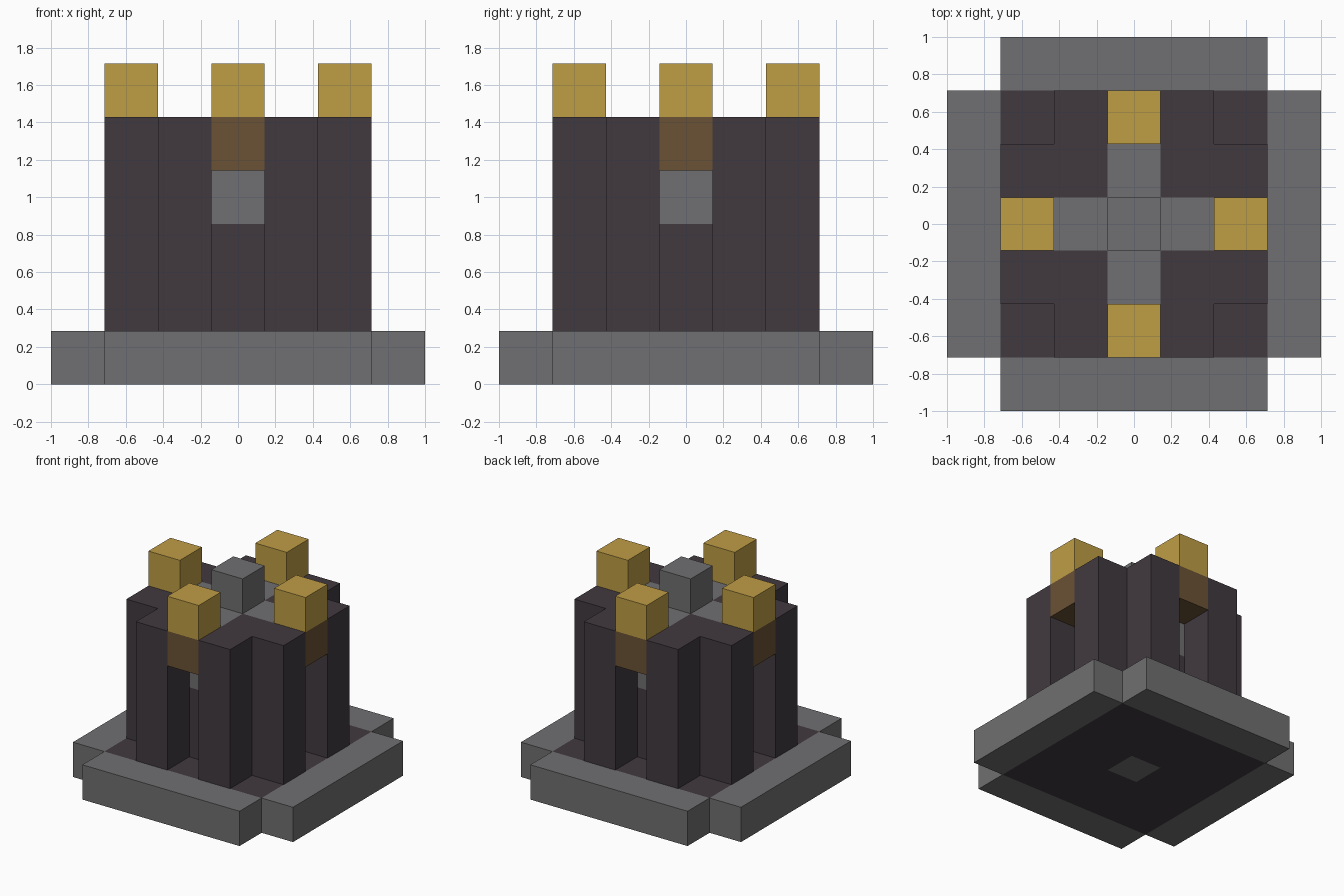
import bpy, bmesh

cube = bpy.data.objects.get("Cube")
if cube:
    bpy.data.objects.remove(cube, do_unlink=True)

U = 2 / 7  # size of one block


def material(name, rgb):
    m = bpy.data.materials.new(name)
    m.use_nodes = True
    m.diffuse_color = (*rgb, 1)
    bsdf = next(n for n in m.node_tree.nodes if n.type == "BSDF_PRINCIPLED")
    bsdf.inputs["Base Color"].default_value = (*rgb, 1)
    bsdf.inputs["Roughness"].default_value = 0.9
    return m


stone = material("grey stone", (0.162, 0.159, 0.165))
dark = material("dark stone", (0.053, 0.042, 0.051))
gold = material("gold", (0.52, 0.337, 0.06))
brown = material("bronze brown", (0.147, 0.084, 0.036))


def prism(name, cells, z0, z1, mat):
    """Extrude a plan made of block cells from level z0 to level z1."""
    bm = bmesh.new()
    for x, y in cells:
        corners = [(-0.5, -0.5), (0.5, -0.5), (0.5, 0.5), (-0.5, 0.5)]
        bm.faces.new([bm.verts.new(((x + a) * U, (y + b) * U, z0 * U)) for a, b in corners])
    bmesh.ops.remove_doubles(bm, verts=bm.verts[:], dist=0.001)
    top = bmesh.ops.extrude_face_region(bm, geom=bm.faces[:], use_keep_orig=True)["geom"]
    bmesh.ops.translate(bm, vec=(0, 0, (z1 - z0) * U),
                        verts=[v for v in top if isinstance(v, bmesh.types.BMVert)])
    bmesh.ops.dissolve_limit(bm, angle_limit=0.01, verts=bm.verts[:], edges=bm.edges[:])
    bmesh.ops.recalc_face_normals(bm, faces=bm.faces[:])
    mesh = bpy.data.meshes.new(name)
    bm.to_mesh(mesh)
    bm.free()
    mesh.materials.append(mat)
    ob = bpy.data.objects.new(name, mesh)
    bpy.context.collection.objects.link(ob)


def turn(cells, quarter):
    """Turn cells about the centre by quarter turns."""
    for _ in range(quarter):
        cells = [(-y, x) for x, y in cells]
    return cells


# Floor slab around the central pillar
span = range(-2, 3)
prism("floor", [(x, y) for x in span for y in span if (x, y) != (0, 0)], 0, 1, dark)

# Central pillar from the underside to the top
prism("central_pillar", [(0, 0)], 0, 6, stone)

for q, side in enumerate(("front", "left", "back", "right")):
    # Base rim along this side
    prism(side + "_rim", turn([(x, -3) for x in span], q), 0, 1, stone)
    # L-shaped corner tower
    prism(side + "_corner_tower", turn([(1, -1), (2, -1), (1, -2)], q), 1, 5, dark)
    # Recessed wall with a stone beam above it
    prism(side + "_recess_wall", turn([(0, -1)], q), 1, 3, dark)
    prism(side + "_beam", turn([(0, -1)], q), 3, 5, stone)
    # Lintel carrying the gold block
    prism(side + "_lintel", turn([(0, -2)], q), 4, 5, brown)
    prism(side + "_gold_block", turn([(0, -2)], q), 5, 6, gold)
